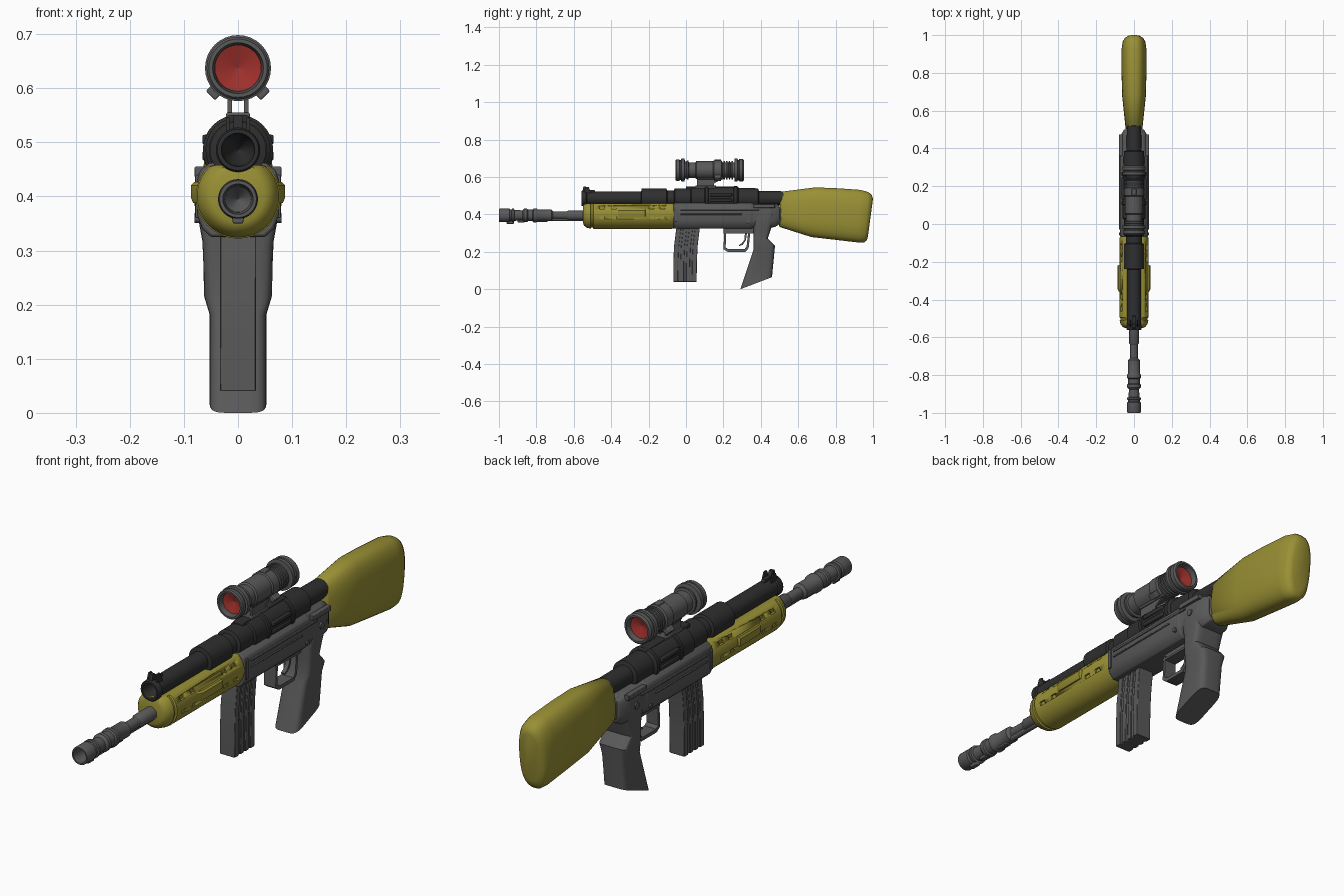
import bpy, bmesh
from math import sin, cos, pi, radians
from mathutils import Vector, Matrix


def material(name, c):
    m = bpy.data.materials.new(name)
    m.diffuse_color = (*c, 1)
    return m


GREY = material("grey_metal", (0.10, 0.10, 0.10))
BLACK = material("black_metal", (0.028, 0.028, 0.028))
YELLOW = material("olive_yellow", (0.32, 0.28, 0.035))
RED = material("red_lens", (0.35, 0.03, 0.025))


def finish(name, bm, mat, bevel=0, angle=35):
    bmesh.ops.recalc_face_normals(bm, faces=bm.faces)
    me = bpy.data.meshes.new(name)
    bm.to_mesh(me)
    bm.free()
    ob = bpy.data.objects.new(name, me)
    bpy.context.collection.objects.link(ob)
    me.materials.append(mat)
    if bevel:
        mod = ob.modifiers.new("bevel", 'BEVEL')
        mod.width, mod.segments, mod.limit_method = bevel, 2, 'ANGLE'
    bpy.ops.object.select_all(action='DESELECT')
    bpy.context.view_layer.objects.active = ob
    ob.select_set(True)
    bpy.ops.object.shade_smooth_by_angle(angle=radians(angle))
    return ob


def skin(name, rings, mat, bevel=0, angle=35):
    """Bridge a list of equal point rings and cap both ends."""
    bm = bmesh.new()
    vs = [[bm.verts.new(p) for p in r] for r in rings]
    n = len(vs[0])
    for a, b in zip(vs, vs[1:]):
        for i in range(n):
            bm.faces.new((a[i], a[(i + 1) % n], b[(i + 1) % n], b[i]))
    bm.faces.new(vs[0])
    bm.faces.new(vs[-1])
    return finish(name, bm, mat, bevel, angle)


def lathe(name, prof, z, mat, x=0, n=32):
    """Turn (y, radius) points around an axis along y."""
    return skin(name, [[(x + r * cos(2 * pi * i / n), y, z + r * sin(2 * pi * i / n))
                        for i in range(n)] for y, r in prof], mat)


def loft(name, secs, mat, e, n=32, angle=35):
    """Superellipse sections: (y, z) of one edge, (y, z) of the other, half width."""
    rings = []
    for y1, z1, y2, z2, hw in secs:
        a, b, ring = Vector((0, y1, z1)), Vector((0, y2, z2)), []
        for i in range(n):
            c, s = cos(2 * pi * (i + .5) / n), sin(2 * pi * (i + .5) / n)
            f = lambda v: (1 if v > 0 else -1) * abs(v) ** (2 / e)
            ring.append((a + b) / 2 + (a - b) / 2 * f(c) + Vector((hw * f(s), 0, 0)))
        rings.append(ring)
    return skin(name, rings, mat, angle=angle)


def plate(name, prof, x0, x1, mat, bevel=0):
    """Side profile of (y, z) points, extruded across x."""
    return skin(name, [[(x, y, z) for y, z in prof] for x in (x0, x1)], mat, bevel)


def box_into(bm, x0, x1, y0, y1, z0, z1):
    m = Matrix.Translation(((x0 + x1) / 2, (y0 + y1) / 2, (z0 + z1) / 2))
    bmesh.ops.create_cube(bm, size=1, matrix=m @ Matrix.Diagonal((x1 - x0, y1 - y0, z1 - z0, 1)))


def boxes(name, mat, dims, bevel=0):
    bm = bmesh.new()
    for d in dims:
        box_into(bm, *d)
    return finish(name, bm, mat, bevel)


# Barrel, gas rod and stepped muzzle
lathe("muzzle", [(-.90, 0), (-.93, .024), (-1, .028), (-1, .034), (-.995, .036), (-.945, .036), (-.94, .031),
                 (-.932, .031), (-.93, .037), (-.92, .037), (-.917, .029), (-.875, .027), (-.865, .036),
                 (-.85, .036), (-.845, .031), (-.82, .031), (-.815, .037), (-.80, .037), (-.79, .031),
                 (-.72, .031), (-.71, .02), (-.50, .02)], .395, GREY)
lathe("gas_rod", [(-.72, .012), (-.5, .012)], .376, GREY, n=16)
lathe("barrel_collar", [(-.64, .02), (-.63, .026), (-.5, .026)], .395, GREY)
boxes("muzzle_lugs", GREY, [(-.012, .012, -.90, -.86, .358, .37), (-.01, .01, -.96, -.92, .35, .37),
                            (-.012, .012, -.80, -.74, .36, .372)], .003)


# Handguard: round tube with a flattened top and cut vents
def guard_ring(y, r):
    return [(r * cos(a), y, .40 + min(r * sin(a), .058))
            for a in (2 * pi * i / 40 for i in range(40))]


guard = skin("handguard", [guard_ring(*p) for p in
             [(-.55, .048), (-.545, .06), (-.53, .071), (-.51, .076), (-.507, .071), (-.498, .071),
              (-.495, .078), (-.08, .078), (-.065, .074)]], YELLOW)
bm = bmesh.new()
for s in (-1, 1):
    for y in (-.45, -.385, -.185, -.125):
        for z, d in ((.438, .062), (.385, .071)):
            a, b = sorted((s * d, s * .1))
            box_into(bm, a, b, y - .013, y + .013, z - .008, z + .008)
cutter = finish("vent_cutter", bm, YELLOW)
cutter.hide_render = True
cutter.hide_set(True)
mod = guard.modifiers.new("vents", 'BOOLEAN')
mod.object, mod.operation, mod.solver = cutter, 'DIFFERENCE', 'EXACT'

# Raised handguard side panels
for s, side in ((-1, "left"), (1, "right")):
    skin("handguard_panel_" + side,
         [[(s * x, y, z) for x, z in ((.055, .39), (w - .004, .388), (w, .398), (w, .42), (w - .006, .427), (.055, .427))]
          for y, w in ((-.375, .07), (-.345, .087), (-.22, .087), (-.215, .074))], YELLOW)

# Upper tube, with the receiver cover swelling in the middle
lathe("upper_tube", [(-.46, 0), (-.50, .024), (-.56, .031), (-.56, .038), (-.555, .041), (-.535, .041), (-.53, .036),
                     (-.24, .036), (-.237, .052), (-.105, .052), (-.10, .042), (-.065, .042), (-.06, .054),
                     (.025, .054), (.03, .060), (.10, .060), (.104, .065), (.118, .065), (.12, .061), (.255, .061),
                     (.257, .065), (.272, .065), (.28, .055), (.385, .054), (.39, .039), (.52, .038), (.53, .03)],
      .486, BLACK)
boxes("cover_ribs", BLACK, [(s * .052 - .014, s * .052 + .014, .13, .245, z - .009, z + .009)
                            for s in (-1, 1) for z in (.475, .505)] + [(-.02, .02, .0, .28, .53, .55)], .004)
# Front sight
plate("front_sight_post", [(-.555, .515), (-.548, .55), (-.535, .55), (-.525, .532), (-.49, .532), (-.48, .515)],
      -.008, .008, BLACK)
for s, side in ((-1, "left"), (1, "right")):
    plate("front_sight_ear_" + side, [(-.55, .51), (-.535, .546), (-.52, .546), (-.505, .51)],
          s * .022, s * .016, BLACK)

# Receiver
half = [(.052, .462), (.07, .448), (.075, .43), (.075, .365), (.066, .34), (.05, .325)]
ring = half + [(-x, z) for x, z in reversed(half)]
skin("receiver", [[(x * k, y, .40 + (z - .40) * k) for x, z in ring]
                  for y, k in ((-.066, .97), (-.06, 1), (.35, 1), (.355, .96), (.44, .96), (.475, .9), (.50, .7))],
     GREY, .004)
rails = []
for s in (-1, 1):
    rails += [(s * .074 - .005, s * .074 + .005, -.03, .39, .422, .432),
              (s * .074 - .005, s * .074 + .005, -.03, .30, .398, .404),
              (s * .07 - .01, s * .07 + .01, .36, .475, .435, .455),
              (s * .074 - .005, s * .074 + .005, -.06, -.045, .36, .44)]
boxes("receiver_rails", GREY, rails, .002)
for y, z, r in ((.42, .395, .013), (.33, .36, .009)):
    skin("receiver_pin", [[(x, y + r * cos(pi * i / 8), z + r * sin(pi * i / 8)) for i in range(16)]
                          for x in (-.08, .08)], GREY)
# Rear block joining receiver to stock
plate("rear_block", [(.44, .46), (.44, .35), (.49, .345), (.51, .37), (.51, .43), (.49, .455)],
      -.045, .045, GREY, .008)

# Magazine with raised vertical ribs
mag = [(-.05, .34), (-.064, .23), (-.068, .14), (-.068, .04), (.057, .04), (.058, .14), (.062, .23), (.075, .34)]
plate("magazine", mag, -.029, .029, GREY, .003)
for k, (a, b) in enumerate(((0, .2), (.3, .45), (.55, .7), (.8, 1))):
    mix = lambda t: [(p[0] + (q[0] - p[0]) * t, p[1]) for p, q in zip(mag[:4], mag[:3:-1])]
    plate(f"magazine_rib_{k}", mix(a) + mix(b)[::-1], -.033, .033, GREY, .002)

# Pistol grip
loft("grip", [(.29, 0, .46, .065, .053), (.35, .18, .472, .19, .053), (.36, .21, .476, .232, .063),
              (.36, .27, .437, .272, .064), (.36, .31, .458, .335, .066), (.36, .36, .475, .40, .076),
              (.36, .43, .485, .44, .07)], GREY, 5, n=24, angle=25)

# Trigger guard frame and trigger
g = [(.205, .315), (.20, .215), (.222, .20), (.318, .20), (.335, .22), (.345, .315)]
gi = [(.215, .315), (.212, .224), (.226, .214), (.312, .214), (.324, .228), (.333, .315)]
plate("trigger_guard", g + gi[::-1], -.026, .026, GREY)
boxes("guard_top", GREY, [(-.026, .026, .20, .365, .297, .306), (-.02, .02, .20, .365, .306, .335)])
plate("trigger", [(.315, .30), (.312, .265), (.298, .245), (.283, .237), (.285, .231), (.304, .238),
                  (.32, .262), (.326, .30)], -.008, .008, GREY)

# Stock
loft("stock", [(.505, .50, .497, .345, .036), (.52, .523, .50, .333, .045), (.69, .545, .67, .279, .063),
               (.80, .541, .80, .264, .066), (.93, .532, .92, .250, .066), (.975, .52, .953, .250, .06),
               (.993, .505, .967, .262, .05), (1.0, .485, .973, .285, .036)], YELLOW, 2.6, n=40, angle=50)

# Scope body with flared ends and focus ribs
ribs = []
for i in range(4):
    y = .20 + .014 * i
    ribs += [(y, .04), (y + .001, .05), (y + .008, .05), (y + .009, .04)]
lathe("scope_body", [(-.015, 0), (-.02, .042), (-.055, .047), (-.055, .054), (-.05, .058), (-.035, .058),
                     (-.033, .053), (-.027, .053), (-.025, .061), (-.008, .061), (-.005, .045), (.003, .045),
                     (.005, .051), (.013, .051), (.015, .042), (.05, .042), (.055, .048), (.145, .048),
                     (.15, .052), (.19, .052), (.195, .04)] + ribs +
      [(.258, .04), (.26, .061), (.275, .061), (.277, .055), (.283, .055), (.285, .06), (.303, .06),
       (.31, .054), (.31, .047), (.275, .042), (.27, 0)], .637, GREY)
# Coloured lenses, slightly dished
lathe("front_lens", [(-.02, 0), (-.033, .043), (-.022, .043), (-.014, 0)], .637, RED)
lathe("rear_lens", [(.275, 0), (.288, .043), (.277, .043), (.269, 0)], .637, RED)
# Scope adjustment knobs: top and two lower diagonals
for a in (90, 225, 315):
    m = Matrix.Translation((0, .17, .637)) @ Matrix.Rotation(-radians(a), 4, 'Y')
    bm = bmesh.new()
    box_into(bm, .03, .072 if a != 90 else .058, -.018, .018, -.012, .012)
    bm.transform(m)
    finish("scope_knob", bm, GREY, .003)
# Scope mount legs and base
for s, side in ((-1, "left"), (1, "right")):
    plate("scope_mount_" + side, [(.06, .53), (.06, .61), (.19, .61), (.19, .59), (.15, .565), (.145, .53)],
          s * .019, s * .011, GREY)
boxes("scope_mount_base", GREY, [(-.022, .022, .05, .16, .535, .555), (-.025, .025, .06, .2, .588, .602)], .003)
